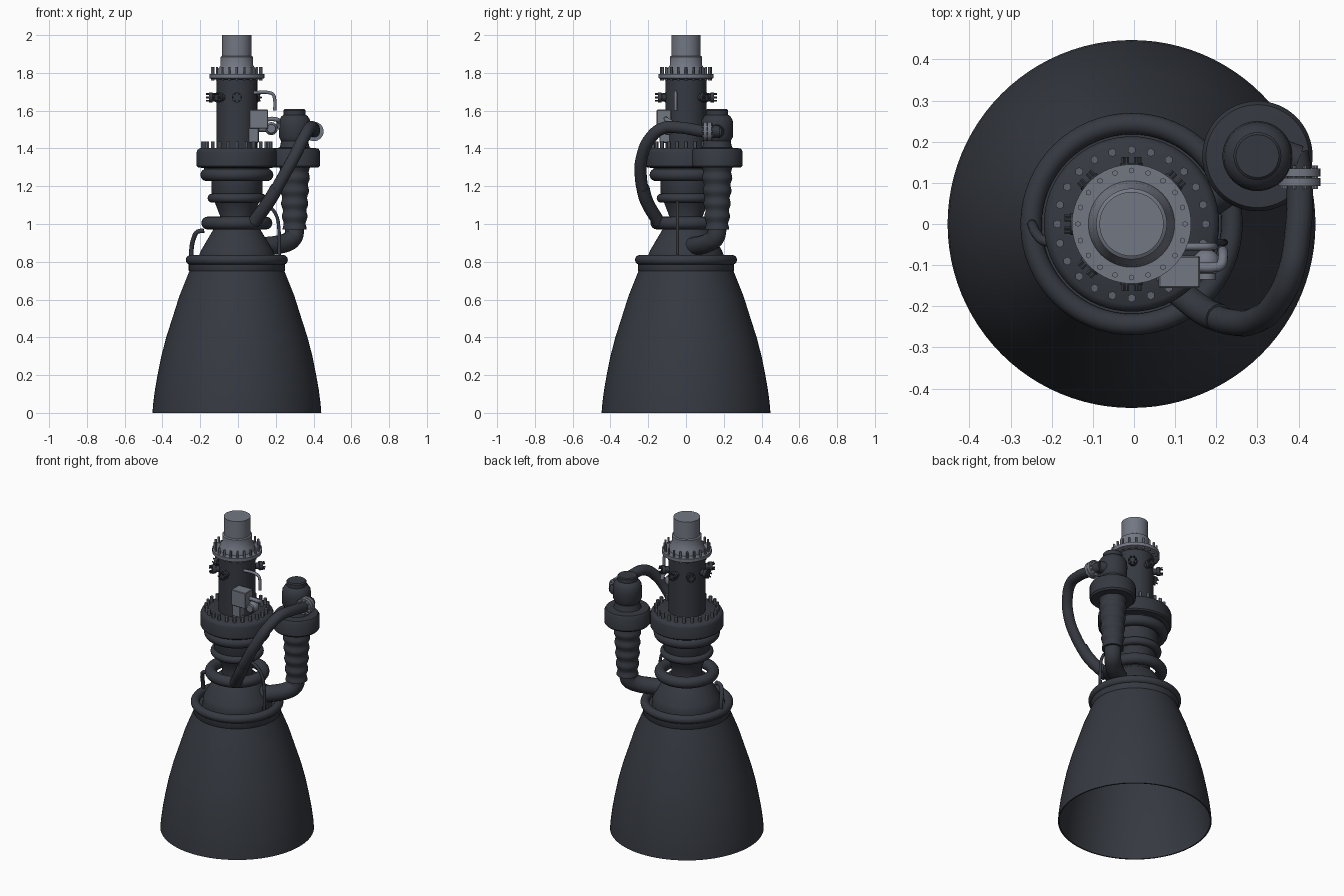
import bpy, bmesh, math
from mathutils import Vector

if "Cube" in bpy.data.objects:
    bpy.data.objects.remove(bpy.data.objects["Cube"])

AX = -0.006                     # main engine axis in x
PUMP = (0.30, 0.165)            # turbopump axis


def material(name, c):
    m = bpy.data.materials.new(name)
    m.diffuse_color = (*c, 1)
    m.use_nodes = True
    m.node_tree.nodes["Principled BSDF"].inputs["Base Color"].default_value = m.diffuse_color
    return m


DARK = material("dark_metal", (0.036, 0.041, 0.052))
MID = material("bolt_metal", (0.11, 0.12, 0.145))
LIGHT = material("light_metal", (0.17, 0.185, 0.225))


def finish(name, bm, mat):
    bmesh.ops.recalc_face_normals(bm, faces=bm.faces)
    me = bpy.data.meshes.new(name)
    bm.to_mesh(me)
    bm.free()
    me.materials.append(mat)
    me.shade_smooth()
    me.set_sharp_from_angle(angle=math.radians(35))
    ob = bpy.data.objects.new(name, me)
    bpy.context.collection.objects.link(ob)
    return ob


def lathe(name, prof, mat=DARK, center=(AX, 0), n=64, closed=False):
    """Revolve (radius, z) points; closed joins the last ring to the first."""
    bm = bmesh.new()
    rings = []
    for r, z in prof:
        rings.append([bm.verts.new((center[0] + r * math.cos(2 * math.pi * i / n),
                                    center[1] + r * math.sin(2 * math.pi * i / n), z))
                      for i in range(n)])
    pairs = list(zip(rings, rings[1:])) + ([(rings[-1], rings[0])] if closed else [])
    for a, b in pairs:
        for i in range(n):
            j = (i + 1) % n
            bm.faces.new((a[i], a[j], b[j], b[i]))
    if not closed:
        bm.faces.new(rings[0])
        bm.faces.new(rings[-1])
    return finish(name, bm, mat)


def ring(name, major, minor, z, mat=DARK):
    prof = [(major + minor * math.cos(t * math.pi / 8), z + minor * math.sin(t * math.pi / 8))
            for t in range(16)]
    return lathe(name, prof, mat, closed=True)


def add_cyl(bm, p, q, r, n):
    p, q = Vector(p), Vector(q)
    d = q - p
    rot = d.to_track_quat('Z', 'Y').to_matrix().to_4x4()
    rot.translation = (p + q) / 2
    bmesh.ops.create_cone(bm, cap_ends=True, segments=n, radius1=r, radius2=r,
                          depth=d.length, matrix=rot)


def cyl(name, p, q, r, mat=DARK, n=32):
    bm = bmesh.new()
    add_cyl(bm, p, q, r, n)
    return finish(name, bm, mat)


def bolts(name, count, radius, z0, z1, r, mat):
    bm = bmesh.new()
    for i in range(count):
        a = 2 * math.pi * i / count + math.pi / 2
        x, y = AX + radius * math.cos(a), radius * math.sin(a)
        add_cyl(bm, (x, y, z0), (x, y, z1), r, 6)
    return finish(name, bm, mat)


def pipe(name, pts, r, mat=DARK):
    cu = bpy.data.curves.new(name, 'CURVE')
    cu.dimensions = '3D'
    cu.bevel_depth, cu.bevel_resolution, cu.resolution_u = r, 5, 8
    cu.use_fill_caps = True
    s = cu.splines.new('BEZIER')
    s.bezier_points.add(len(pts) - 1)
    for b, p in zip(s.bezier_points, pts):
        b.co = p
        b.handle_left_type = b.handle_right_type = 'AUTO'
    cu.materials.append(mat)
    ob = bpy.data.objects.new(name, cu)
    bpy.context.collection.objects.link(ob)
    bpy.ops.object.select_all(action='DESELECT')
    ob.select_set(True)
    bpy.context.view_layer.objects.active = ob
    bpy.ops.object.convert(target='MESH')
    ob = bpy.context.object
    ob.data.shade_smooth()
    ob.data.set_sharp_from_angle(angle=math.radians(50))
    return ob


def box(name, lo, hi, mat):
    bm = bmesh.new()
    bmesh.ops.create_cube(bm, size=1)
    for v in bm.verts:
        v.co = [(a + b) / 2 + c * (b - a) for a, b, c in zip(lo, hi, v.co)]
    bmesh.ops.bevel(bm, geom=bm.edges[:], offset=0.003, segments=1, affect='EDGES')
    return finish(name, bm, mat)


# Nozzle bell, open at the bottom, with an inner wall up to the throat
outer = [(0.447, 0), (0.443, 0.05), (0.434, 0.12), (0.420, 0.2), (0.400, 0.3), (0.374, 0.4),
         (0.342, 0.5), (0.304, 0.62), (0.252, 0.75)]
inner = [(r - 0.008, z) for r, z in outer]
lathe("nozzle_bell", [(0.08, 0.98), (0.17, 0.84)] + inner[::-1] + outer
      + [(0.255, 0.755), (0.255, 0.80), (0.20, 0.80)], n=96)
ring("nozzle_manifold", 0.244, 0.026, 0.81)

# Chamber cone, throat and stacked housing
lathe("chamber_cone", [(0.20, 0.80), (0.20, 0.835), (0.19, 0.86), (0.125, 0.97), (0.09, 1.0),
                       (0.088, 1.04), (0.115, 1.11), (0.135, 1.14), (0.135, 1.24), (0.17, 1.27),
                       (0.175, 1.31)])
ring("throat_ring", 0.154, 0.034, 1.005)
ring("lower_housing_ring", 0.131, 0.024, 1.137)
ring("upper_housing_ring", 0.16, 0.033, 1.26)
lathe("main_collar", [(0.17, 1.295), (0.205, 1.30), (0.213, 1.308), (0.213, 1.38), (0.208, 1.393),
                      (0.195, 1.402), (0.1, 1.402)])
bolts("collar_bolts", 24, 0.18, 1.395, 1.436, 0.0105, MID)
lathe("upper_body", [(0.108, 1.39), (0.108, 1.775)])

# Top flange and inlet
lathe("top_flange", [(0.125, 1.765), (0.145, 1.772), (0.145, 1.793), (0.105, 1.793), (0.1, 1.82),
                     (0.086, 1.84), (0.086, 1.885), (0.078, 1.89), (0.078, 2.0)], LIGHT)
bolts("flange_bolts", 20, 0.13, 1.76, 1.832, 0.007, LIGHT)

# Sensor ports around the upper body
bm = bmesh.new()
for deg in (45, 90, 135, 180, 225, 270):
    a = math.radians(deg)
    d = Vector((math.cos(a), math.sin(a), 0))
    side = Vector((-d.y, d.x, 0))
    c = Vector((AX, 0, 1.67))
    add_cyl(bm, c + d * 0.09, c + d * 0.13, 0.019, 20)
    add_cyl(bm, c + d * 0.13, c + d * 0.148, 0.027, 20)
    for k in range(6):
        t = k * math.pi / 3
        o = side * (0.02 * math.cos(t)) + Vector((0, 0, 0.02 * math.sin(t)))
        add_cyl(bm, c + o + d * 0.125, c + o + d * 0.163, 0.005, 6)
finish("sensor_ports", bm, DARK)

# Control box with its valve and lines
box("control_box", (0.06, -0.155, 1.505), (0.16, -0.078, 1.605), LIGHT)
box("control_box_base", (0.055, -0.14, 1.43), (0.11, -0.085, 1.51), LIGHT)
pipe("control_line_upper", [(0.08, -0.055, 1.695), (0.165, -0.055, 1.695), (0.186, -0.055, 1.685),
                            (0.194, -0.055, 1.66), (0.195, -0.055, 1.60)], 0.009, LIGHT)
pipe("control_line_lower", [(0.15, -0.105, 1.555), (0.195, -0.105, 1.555), (0.211, -0.1, 1.55),
                            (0.216, -0.08, 1.54), (0.216, -0.065, 1.51)], 0.012, LIGHT)
bm = bmesh.new()
bmesh.ops.create_uvsphere(bm, u_segments=24, v_segments=14, radius=0.034)
bmesh.ops.translate(bm, verts=bm.verts, vec=(0.176, -0.095, 1.505))
add_cyl(bm, (0.1, -0.095, 1.505), (0.176, -0.095, 1.505), 0.018, 20)
add_cyl(bm, (0.176, -0.135, 1.505), (0.176, -0.095, 1.505), 0.023, 20)
finish("control_valve", bm, LIGHT)

# Turbopump: domed head, volute collar and rippled casing
lathe("pump_head", [(0.085, 1.39), (0.075, 1.42), (0.072, 1.44), (0.083, 1.46), (0.085, 1.52),
                    (0.082, 1.55), (0.07, 1.57), (0.058, 1.578), (0.058, 1.602), (0.052, 1.608)],
      center=PUMP, n=48)
lathe("pump_collar", [(0.07, 1.298), (0.125, 1.298), (0.134, 1.308), (0.134, 1.385), (0.125, 1.4),
                      (0.07, 1.405)], center=PUMP)
casing = []
for i in range(41):
    t = i / 40
    casing.append((0.08 - 0.02 * t + 0.004 * math.cos(t * 10 * math.pi), 1.31 - 0.34 * t))
lathe("pump_casing", casing, center=PUMP, n=40)
pipe("pump_outlet_elbow", [(0.30, 0.165, 1.02), (0.30, 0.165, 0.97), (0.292, 0.155, 0.93),
                           (0.262, 0.125, 0.905), (0.21, 0.085, 0.89), (0.12, 0.03, 0.88)], 0.05)

# Feed pipe looping from the pump down to the throat ring
cyl("pump_side_port", (0.33, 0.18, 1.49), (0.40, 0.155, 1.49), 0.036)
pipe("feed_pipe", [(0.392, 0.175, 1.49), (0.402, 0.10, 1.49), (0.397, -0.03, 1.51),
                   (0.380, -0.12, 1.508), (0.345, -0.192, 1.45), (0.30, -0.232, 1.36),
                   (0.245, -0.24, 1.26), (0.17, -0.212, 1.13), (0.085, -0.145, 1.01)], 0.032)
pipe("feed_pipe_sleeve", [(0.205, -0.228, 1.19), (0.17, -0.212, 1.13), (0.085, -0.145, 1.01)],
     0.035)
for i, y in enumerate((0.092, 0.115)):
    cyl("feed_flange_%d" % (i + 1), (0.402, y, 1.49), (0.402, y + 0.02, 1.49), 0.051, LIGHT)
bm = bmesh.new()
for k in range(10):
    t = k * math.pi / 5
    x, z = 0.402 + 0.041 * math.cos(t), 1.49 + 0.041 * math.sin(t)
    add_cyl(bm, (x, 0.085, z), (x, 0.142, z), 0.005, 6)
finish("feed_flange_bolts", bm, LIGHT)

# Thin drain lines down to the nozzle manifold
pipe("drain_line_left", [(-0.18, -0.045, 0.965), (-0.215, -0.042, 0.958), (-0.236, -0.025, 0.92),
                         (-0.246, -0.005, 0.87), (-0.248, 0, 0.81)], 0.012)
pipe("drain_line_right", [(0.12, -0.045, 1.12), (0.175, -0.045, 1.085), (0.205, -0.045, 1.04),
                          (0.216, -0.045, 0.98), (0.218, -0.045, 0.81)], 0.009)
